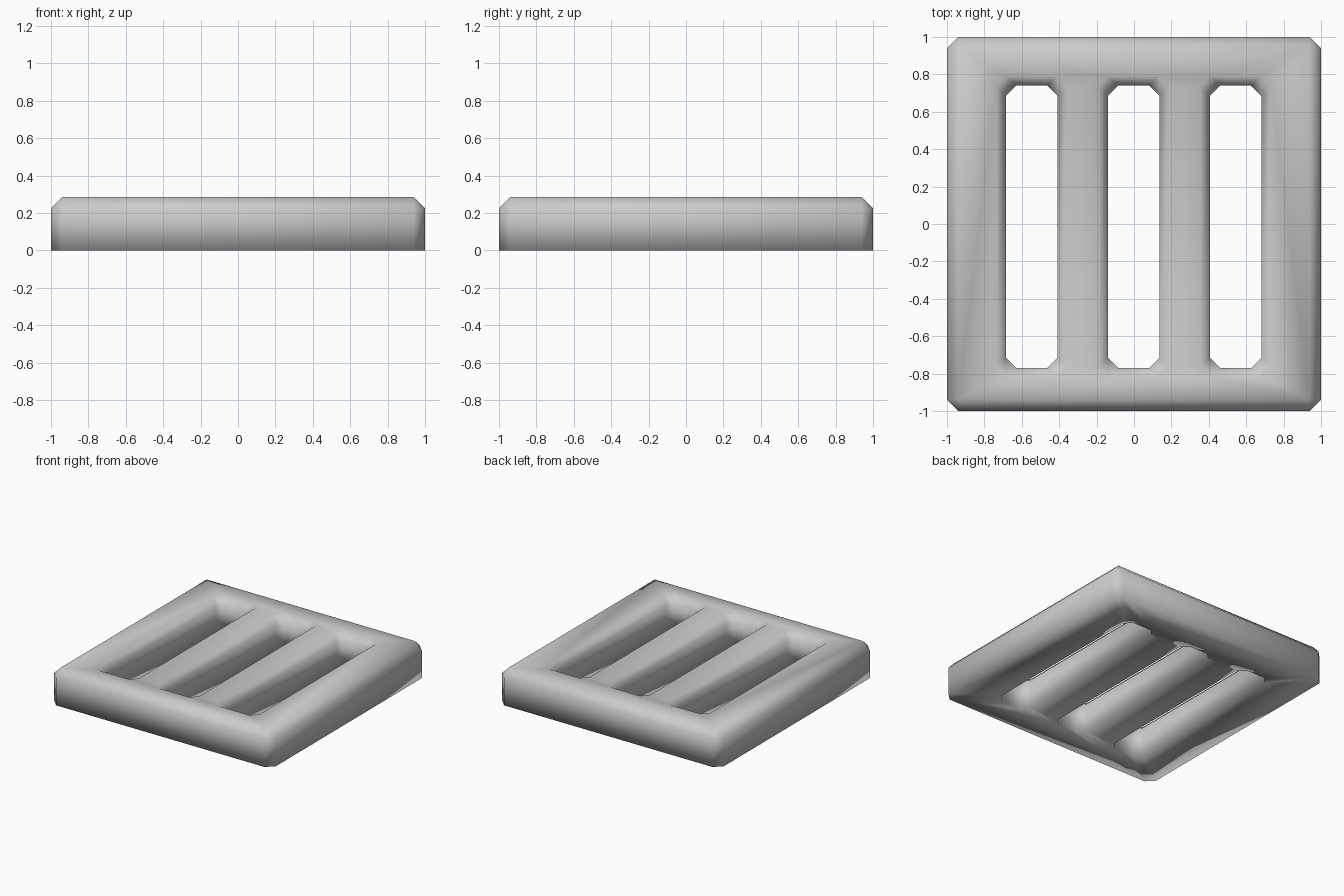
import bpy, bmesh

if "Cube" in bpy.data.objects:
    bpy.data.objects.remove(bpy.data.objects["Cube"])

H = 0.285      # plate height
B = 0.06       # edge chamfer
S = 0.05       # slot rim chamfer


def octagon(cx, cy, hx, hy, cut):
    """Rectangle outline with clipped corners."""
    pts = [(hx, -hy + cut), (hx, hy - cut), (hx - cut, hy), (-hx + cut, hy),
           (-hx, hy - cut), (-hx, -hy + cut), (-hx + cut, -hy), (hx - cut, -hy)]
    return [(cx + x, cy + y) for x, y in pts]


bm = bmesh.new()
bottom_edges, top_edges = [], []


def wall(layers):
    """Skin stacked outlines and remember the open rims."""
    rings = [[bm.verts.new((x, y, z)) for x, y in pts] for pts, z in layers]
    n = len(rings[0])
    for lo, hi in zip(rings, rings[1:]):
        for i in range(n):
            j = (i + 1) % n
            bm.faces.new((lo[i], lo[j], hi[j], hi[i]))


# outer wall: chamfered top edge closing to a square
outer = octagon(0, 0, 1, 1, B)
wall([(outer, 0), (outer, H - B), (octagon(0, 0, 1 - B, 1 - B, 0), H)])

# three slots with chamfered upper rims
for cx in (-0.547, -0.002, 0.543):
    slot = octagon(cx, -0.015, 0.138, 0.755, 0.055)
    rim = octagon(cx, -0.015, 0.138 + S, 0.755 + S, 0.055)
    wall([(slot, 0), (slot, H - S), (rim, H)])

bmesh.ops.remove_doubles(bm, verts=bm.verts[:], dist=1e-4)

# top and bottom faces around the slots
for z, sign in ((0, -1), (H, 1)):
    rim_edges = [e for e in bm.edges if len(e.link_faces) == 1
                 and all(abs(v.co.z - z) < 1e-4 for v in e.verts)]
    bmesh.ops.triangle_fill(bm, edges=rim_edges, use_beauty=True,
                            use_dissolve=False, normal=(0, 0, sign))
bmesh.ops.recalc_face_normals(bm, faces=bm.faces[:])
for f in bm.faces:
    f.smooth = True

mesh = bpy.data.meshes.new("slotted_plate")
bm.to_mesh(mesh)
bm.free()
plate = bpy.data.objects.new("slotted_plate", mesh)
bpy.context.collection.objects.link(plate)
